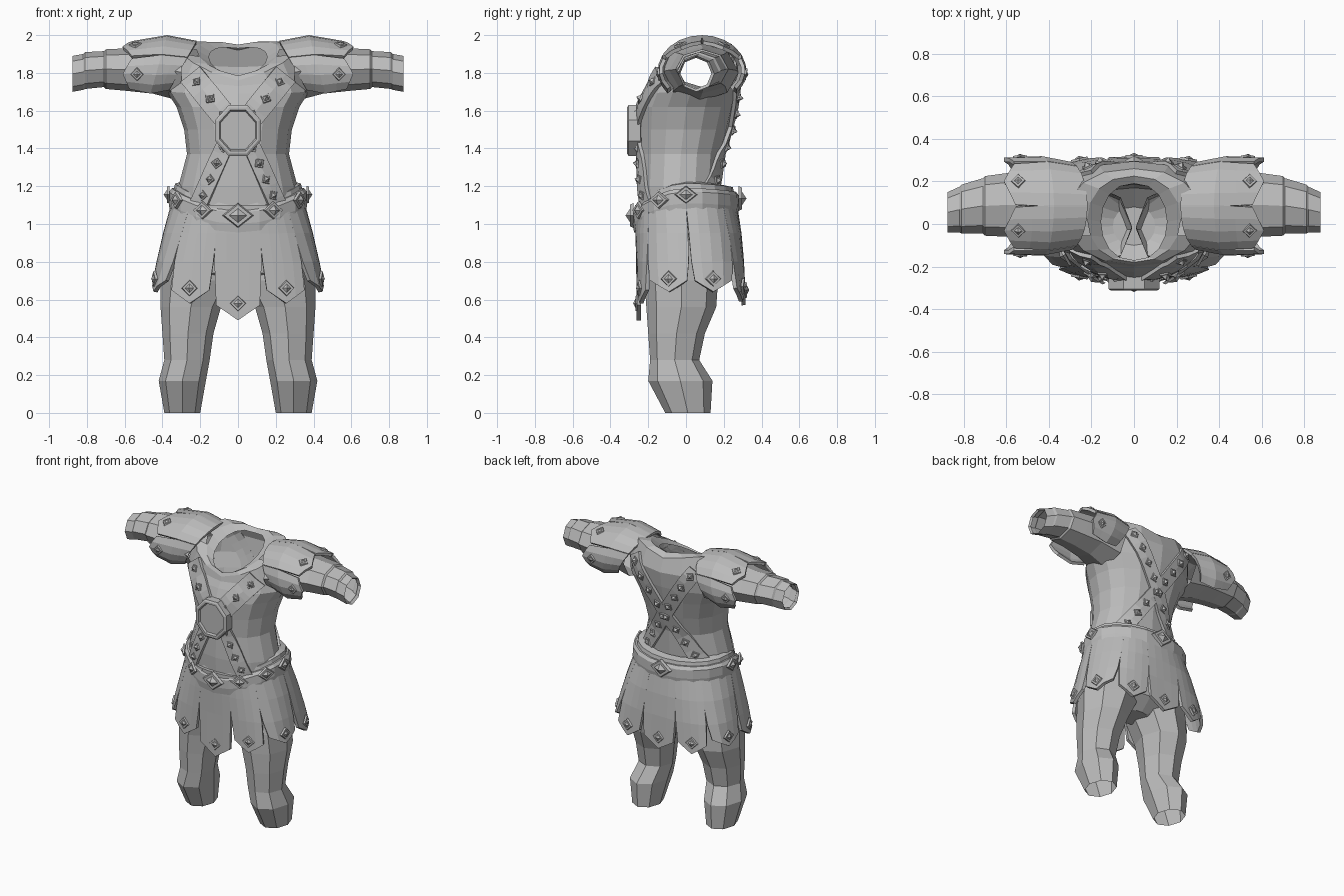
import bpy, bmesh
from math import sin, cos, radians, pi, copysign
from mathutils import Vector, Matrix
from mathutils.bvhtree import BVHTree

if "Cube" in bpy.data.objects:
    bpy.data.objects.remove(bpy.data.objects["Cube"])

grey = bpy.data.materials.new("plain_grey")
grey.use_nodes = True
grey.diffuse_color = (0.5, 0.5, 0.5, 1)
grey.node_tree.nodes["Principled BSDF"].inputs["Base Color"].default_value = (0.5, 0.5, 0.5, 1)


def finish(name, bm, thick=0, mirror=False):
    bmesh.ops.recalc_face_normals(bm, faces=bm.faces)
    mesh = bpy.data.meshes.new(name)
    bm.to_mesh(mesh)
    bm.free()
    mesh.materials.append(grey)
    obj = bpy.data.objects.new(name, mesh)
    bpy.context.collection.objects.link(obj)
    if thick:
        mod = obj.modifiers.new("thickness", 'SOLIDIFY')
        mod.thickness, mod.offset = thick, 0
    if mirror:
        obj.modifiers.new("mirror", 'MIRROR')
    return obj


def add_grid(bm, rows, closed=False):
    vs = [[bm.verts.new(p) for p in row] for row in rows]
    n = len(vs[0])
    for a, b in zip(vs, vs[1:]):
        for i in range(n if closed else n - 1):
            j = (i + 1) % n
            bm.faces.new((a[i], a[j], b[j], b[i]))
    return vs


def loft(rows, cap_start=False):
    bm = bmesh.new()
    vs = add_grid(bm, rows, True)
    if cap_start:
        bm.faces.new(vs[0])
    return bm


def add_stud(bm, pos, normal, size, up=Vector((0, 0, 1)), wide=1.0, high=0.35):
    # a bevelled base plate with a pyramid on top
    n = normal.normalized()
    side = up.cross(n).normalized()
    rot = Matrix((side, n.cross(side), n)).transposed().to_4x4()
    base = Matrix.Translation(pos) @ rot @ Matrix.Diagonal((wide, 1, 1, 1))
    for r1, r2, z0, d in ((1, 0.88, 0, 0.28), (0.68, 0.0, 0.2, high)):
        shift = Matrix.Translation((0, 0, (z0 + d / 2) * size))
        bmesh.ops.create_cone(bm, cap_ends=True, segments=4, radius1=r1 * size,
                              radius2=r2 * size, depth=d * size, matrix=base @ shift)


def body_ring(zf, zb, hx, yf, yb, lift=0.0, n=16):
    ring = []
    for i in range(n):
        t = 2 * pi * i / n
        s, c = sin(t), cos(t)
        ring.append((hx * copysign(abs(s) ** 0.85, s), (yf + yb) / 2 - (yb - yf) / 2 * c,
                     (zf + zb) / 2 - (zb - zf) / 2 * c + lift * abs(s)))
    return ring


# torso, open at the neck and arms
torso = loft([body_ring(*r) for r in (
    (1.05, 1.05, .34, -.25, .24), (1.2, 1.2, .315, -.255, .185), (1.37, 1.37, .27, -.25, .195),
    (1.5, 1.5, .285, -.255, .23), (1.62, 1.62, .325, -.255, .26), (1.69, 1.72, .38, -.225, .28),
    (1.73, 1.83, .37, -.2, .295, .03), (1.76, 1.92, .32, -.19, .26, .1),
    (1.785, 1.95, .22, -.18, .225, .055), (1.78, 1.93, .155, -.17, .19, .03))])
bmesh.ops.recalc_face_normals(torso, faces=torso.faces)
torso_tree = BVHTree.FromBMesh(torso)
holes = []
for f in torso.faces:
    c = f.calc_center_median()
    if abs(c.x) > .2 and -.02 < c.y < .13 and 1.68 < c.z < 1.93:
        holes.append(f)
bmesh.ops.delete(torso, geom=holes, context='FACES')
finish("torso", torso)

# hips and open-ended legs
finish("hips", loft([body_ring(*r) for r in (
    (.66, .66, .1, -.1, .08), (.74, .74, .36, -.21, .17),
    (.9, .9, .37, -.23, .2), (1.1, 1.1, .335, -.245, .23))], True))


def leg_ring(z, x0, x1, y0, y1):
    return [((x0 + x1) / 2 + (x1 - x0) / 2 * cos(k * pi / 4),
             (y0 + y1) / 2 + (y1 - y0) / 2 * sin(k * pi / 4), z) for k in range(8)]


finish("legs", loft([leg_ring(*r) for r in (
    (0, .2, .39, -.11, .13), (.17, .17, .42, -.2, .14), (.28, .15, .39, -.19, .07),
    (.42, .13, .4, -.2, .1), (.56, .09, .41, -.21, .16), (.7, .01, .41, -.22, .17),
    (.9, .01, .36, -.2, .18))]), mirror=True)


# sleeves with stepped cuffs
def sleeve_ring(x, y0, y1, z0, z1):
    return [(x, y, z) for z, y, _ in leg_ring(0, z0, z1, y0, y1)]


finish("sleeves", loft([sleeve_ring(*r) for r in (
    (.3, -.14, .28, 1.65, 1.96), (.45, -.09, .26, 1.69, 1.94), (.59, -.06, .24, 1.705, 1.93),
    (.7, -.055, .225, 1.715, 1.925), (.71, -.045, .215, 1.725, 1.915), (.81, -.045, .185, 1.715, 1.91),
    (.82, -.04, .175, 1.71, 1.9), (.875, -.04, .15, 1.7, 1.89), (.86, -.03, .135, 1.715, 1.88))]),
    mirror=True)


# shoulder guards made of four pointed flaps
def blend(u, a, b, c):
    return a + (b - a) * u / .4 if u < .4 else b + (c - b) * (u - .4) / .6


def guard_point(u, deg):
    a = radians(deg)
    x0 = .22 + .09 * (1 - sin(a))
    return Vector((x0 + (.61 - x0) * u, .085 - blend(u, .2, .225, .218) * cos(a),
                   1.81 + blend(u, .15, .18, .14) * sin(a)))


cols = (-1, -.5, 0, .5, 1)
guards, guard_studs = bmesh.new(), bmesh.new()
for mid, half, at in ((-6, 33, .74), (59, 32, .82), (121, 32, .82), (186, 33, .74)):
    rows = []
    for u in (0, .2, .4, .65, .86):
        w = half * (1 - .15 * max(0, u - .4))
        rows.append([guard_point(u + (.14 * (1 - abs(c)) if u > .8 else 0), mid + w * c) for c in cols])
    add_grid(guards, rows)
    p = guard_point(at, mid)
    n = (guard_point(at, mid + 2) - p).cross(guard_point(at + .02, mid) - p)
    if n.dot(p - Vector((p.x, .085, 1.81))) < 0:
        n.negate()
    add_stud(guard_studs, p + n.normalized() * .006, n, .036, Vector((1, 0, 0)))
finish("shoulder_guards", guards, .02, True)
finish("shoulder_studs", guard_studs, mirror=True)


# crossed straps laid on the torso
def on_torso(x, z, sign):
    return torso_tree.ray_cast(Vector((x, 2 * sign, z)), Vector((0, -sign, 0)))[:2]


straps, strap_studs = bmesh.new(), bmesh.new()


def strap(a, b, sign, width, studs, size, steps=10):
    a, b = Vector(a), Vector(b)
    across = Vector((-(b - a).y, (b - a).x)).normalized() * width / 2
    rows = []
    for i in range(steps + 1):
        row = []
        for c in (-1, 0, 1):
            q = a.lerp(b, i / steps) + across * c
            p, n = on_torso(q.x, q.y, sign)
            if p:
                row.append(p + Vector((0, sign * .01, 0)))
        if len(row) == 3:
            rows.append(row)
    add_grid(straps, rows)
    for i in range(studs):
        q = a.lerp(b, (i + .4) / studs)
        p, n = on_torso(q.x, q.y, sign)
        n = n if n.y * sign > 0 else -n
        turn = Vector((b.x - a.x + .1, 0, b.y - a.y))
        add_stud(strap_studs, p + Vector((0, sign * .018, 0)), n, size, turn, high=.7)


for s in (-1, 1):
    strap((s * .25, 1.79), (s * .03, 1.52), -1, .13, 3, .032)
    strap((s * .06, 1.44), (s * .21, 1.1), -1, .09, 4, .031)
    strap((s * .24, 1.88), (-s * .22, 1.18), 1, .1, 8, .033, 16)
finish("cross_straps", straps, .02)
finish("strap_studs", strap_studs)

# chest medallion with a raised rim
profile = ((.145, -.24), (.145, -.305), (.132, -.312), (.118, -.312), (.11, -.298))
finish("chest_medallion", loft([[(.9 * r * cos((k + .5) * pi / 4), y, 1.495 + r * sin((k + .5) * pi / 4))
                                 for k in range(8)] for r, y in reversed(profile)], True))


# belt, dipping at the front
def waist(deg, rx, yf, yb, z, q=2.0):
    # squared oval: a higher q gives flatter sides
    s, c = sin(radians(deg)), cos(radians(deg))
    r = (abs(s) ** q + abs(c) ** q) ** (-1 / q)
    return Vector((rx * r * s, (yf + yb) / 2 - (yb - yf) / 2 * r * c, z))


def belt_height(deg):
    c = cos(radians(deg))
    return 1.14 - (.11 * c * c if c > 0 else .02 * c * c)


def belt(name, profile, n=20):
    rows = [[waist(360 * k / n, .335 + o, -.25 - o, .25 + o, belt_height(360 * k / n) + h, 2.2)
             for k in range(n)] for o, h in profile]
    finish(name, loft(rows + rows[:1]))


belt("belt", ((-.02, -.07), (.025, -.075), (.032, -.03), (.03, .03), (.015, .05), (-.03, .05)))
belt("belt_lining", ((-.05, .03), (.008, .03), (-.002, .075), (-.05, .085)))
belt_studs = bmesh.new()
for deg in (-90, -60, -30, 0, 30, 60, 90, 180):
    p = waist(deg, .362, -.277, .277, belt_height(deg) + .015, 2.2)
    n = Vector((sin(radians(deg)), -cos(radians(deg)), 0))
    add_stud(belt_studs, p, n, .048 if deg % 180 else .066, wide=1.25, high=.45)
finish("belt_studs", belt_studs)


# skirt of ten hanging pointed strips
def skirt_point(deg, z):
    f = min(1, max(0, (1.08 - z) / .4))
    return waist(deg, .345 + .1 * f ** .8, -.26 + .01 * f, .26 + .045 * f ** .6, z, 2.2 + 1.1 * f)


skirt, skirt_studs = bmesh.new(), bmesh.new()
for mid, half, corner, tip in ((0, 17, .57, .49), (31, 14, .65, .58), (67, 22, .7, .64),
                               (113, 22, .7, .64), (149, 14, .66, .59), (180, 17, .64, .57)):
    for s in ((1,) if mid in (0, 180) else (1, -1)):
        rows = []
        for z, w in ((1.1, 1.05), (.95, 1.03), (.8, .98), (corner, .86)):
            rows.append([skirt_point(s * mid + half * w * c,
                                     z - ((corner - tip) * (1 - abs(c)) if z == corner else 0))
                         for c in cols])
        add_grid(skirt, rows)
        p = skirt_point(s * mid, corner + .01)
        n = (skirt_point(s * mid + 3, p.z) - p).cross(Vector((0, 0, 1)))
        add_stud(skirt_studs, p + n.normalized() * .006, n, .044)
finish("skirt_strips", skirt, .022)
finish("skirt_studs", skirt_studs)
